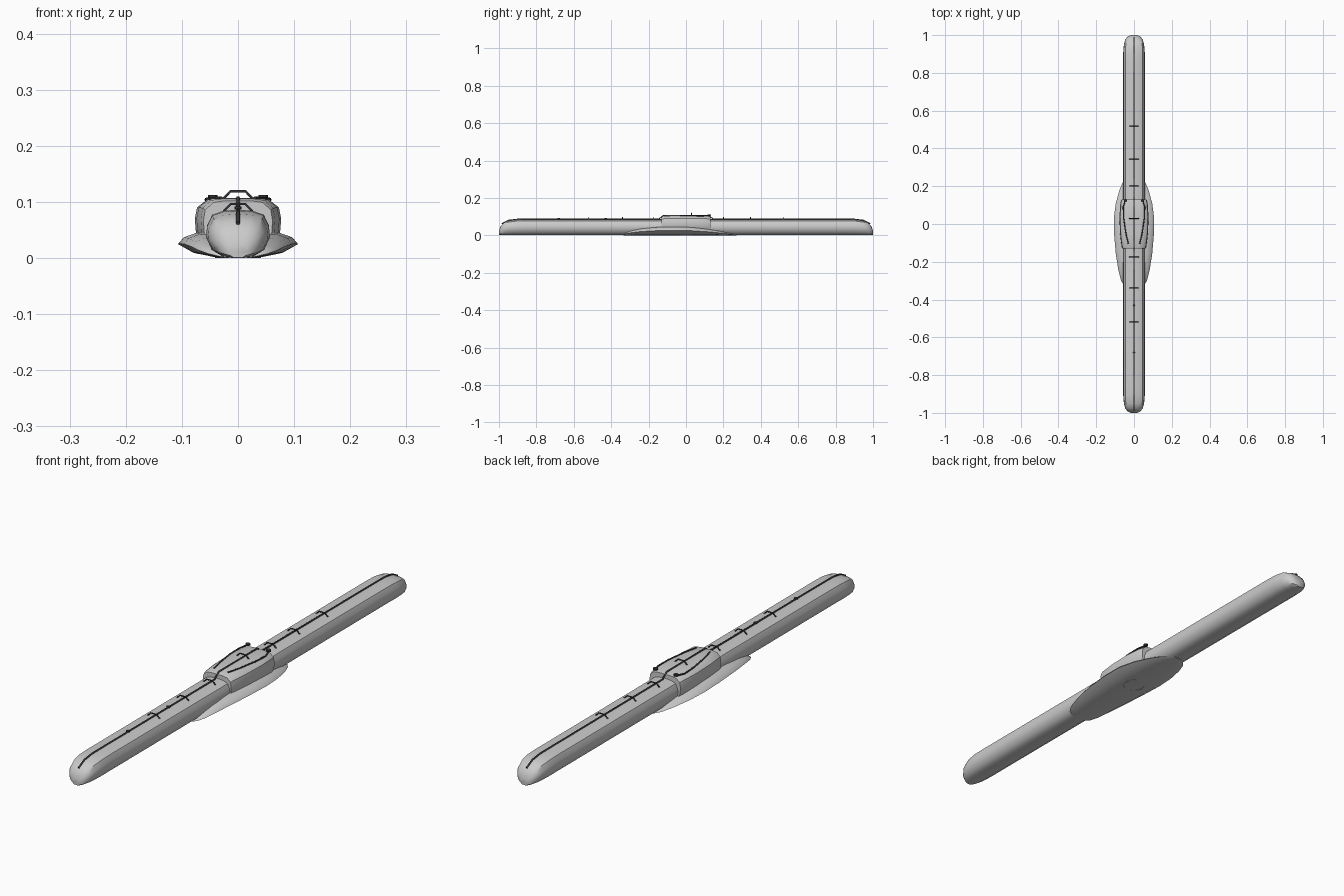
import bpy, bmesh, math

if "Cube" in bpy.data.objects:
    bpy.data.objects.remove(bpy.data.objects["Cube"])

dark = bpy.data.materials.new("dark")
dark.diffuse_color = (0.04, 0.04, 0.045, 1)
dark.use_nodes = True
dark.node_tree.nodes["Principled BSDF"].inputs["Base Color"].default_value = dark.diffuse_color


def loft(name, half, stations, angle=35):
    """Skin a mirrored half profile through stations (y, x scale, z scale, z offset)."""
    ring = half + [(-x, z) for x, z in reversed(half) if x > 1e-6]
    bm = bmesh.new()
    rings = [[bm.verts.new((x * sx, y, z * sz + oz)) for x, z in ring]
             for y, sx, sz, oz in stations]
    n = len(ring)
    for a, b in zip(rings, rings[1:]):
        for i in range(n):
            bm.faces.new((a[i], a[(i + 1) % n], b[(i + 1) % n], b[i]))
    bm.faces.new(rings[0])
    bm.faces.new(rings[-1])
    bmesh.ops.recalc_face_normals(bm, faces=bm.faces)
    me = bpy.data.meshes.new(name)
    bm.to_mesh(me)
    bm.free()
    ob = bpy.data.objects.new(name, me)
    bpy.context.collection.objects.link(ob)
    bpy.context.view_layer.objects.active = ob
    ob.select_set(True)
    bpy.ops.object.shade_smooth_by_angle(angle=math.radians(angle))
    ob.select_set(False)
    return ob


def cord(name, points, radius):
    """Thin tube following a path."""
    cu = bpy.data.curves.new(name, 'CURVE')
    cu.dimensions = '3D'
    cu.bevel_depth = radius
    cu.bevel_resolution = 1
    cu.use_fill_caps = True
    sp = cu.splines.new('POLY')
    sp.points.add(len(points) - 1)
    for p, co in zip(sp.points, points):
        p.co = (*co, 1)
    ob = bpy.data.objects.new(name, cu)
    ob.data.materials.append(dark)
    bpy.context.collection.objects.link(ob)
    return ob


def knob(name, loc, size):
    bpy.ops.mesh.primitive_cylinder_add(vertices=10, radius=size, depth=size * 0.7, location=loc)
    ob = bpy.context.object
    ob.name = name
    ob.data.materials.append(dark)
    ob.select_set(False)


# Long tubular hull with blunt rounded ends
hull_half = [(0, 0.002), (0.028, 0.003), (0.047, 0.015), (0.057, 0.038),
             (0.055, 0.058), (0.046, 0.077), (0.026, 0.084), (0, 0.086)]
end = [(1.0, 0.28, 0.28), (0.992, 0.6, 0.55), (0.975, 0.82, 0.78),
       (0.95, 0.94, 0.91), (0.91, 1, 0.98), (0.86, 1, 1)]
loft("hull", hull_half,
     [(-y, sx, sz, 0) for y, sx, sz in end] +
     [(y, sx, sz, 0) for y, sx, sz in reversed(end)])

# Raised central pod
pod_half = [(0, 0.01), (0.06, 0.015), (0.075, 0.045), (0.077, 0.07),
            (0.073, 0.09), (0.055, 0.104), (0.03, 0.107), (0, 0.107)]
loft("central_pod", pod_half,
     [(-0.13, 0.8, 0.95, 0), (-0.115, 0.86, 0.99, 0), (-0.05, 0.96, 1, 0),
      (0.04, 1, 1, 0), (0.11, 0.94, 0.99, 0), (0.13, 0.87, 0.95, 0)])

# Leaf-shaped base plate under the pod
base_half = [(0, 0), (0.04, 0.001), (0.08, 0.010), (0.107, 0.026),
             (0.098, 0.037), (0.075, 0.045), (0, 0.047)]
loft("base_plate", base_half,
     [(-0.335, 0.3, 0.1, 0), (-0.325, 0.5, 0.3, 0), (-0.30, 0.64, 0.5, 0),
      (-0.24, 0.78, 0.78, 0), (-0.16, 0.9, 0.95, 0), (-0.06, 0.98, 1, 0),
      (0.03, 1, 0.95, 0), (0.11, 0.9, 0.75, 0), (0.18, 0.72, 0.5, 0),
      (0.23, 0.52, 0.28, 0), (0.27, 0.2, 0.08, 0)])

# Ridge cord running along the top and over the pod
ridge = [(0.985, 0.062), (0.95, 0.08), (0.90, 0.086), (0.145, 0.087), (0.12, 0.107)]
path = [(0, -y, z) for y, z in ridge] + [(0, y, z) for y, z in reversed(ridge)]
cord("ridge_cord", path, 0.0035)

# Grab handles across the ridge
for i, y in enumerate((-0.52, -0.34, -0.175, 0.03, 0.2, 0.345, 0.52)):
    z = 0.106 if abs(y) < 0.1 else 0.083
    cord(f"grab_handle_{i + 1}",
         [(-0.026, y, z), (-0.013, y, z + 0.013), (0.013, y, z + 0.013), (0.026, y, z)], 0.0025)

# Side straps on the pod with end knobs
for side, s in (("left", -1), ("right", 1)):
    cord(f"pod_strap_{side}",
         [(s * 0.045, 0.13, 0.107), (s * 0.057, 0.09, 0.104), (s * 0.055, 0.03, 0.105),
          (s * 0.043, -0.05, 0.106), (s * 0.03, -0.105, 0.107)], 0.003)
    knob(f"strap_knob_{side}", (s * 0.045, 0.125, 0.109), 0.009)

# Valve knobs on the front ridge
for i, y in enumerate((-0.68, -0.43)):
    knob(f"ridge_valve_{i + 1}", (0, y, 0.089), 0.007)

# Ring set into the underside
bpy.ops.mesh.primitive_torus_add(major_radius=0.04, minor_radius=0.001, major_segments=24,
                                 minor_segments=6, location=(0, 0, 0.001))
bpy.context.object.name = "underside_ring"
